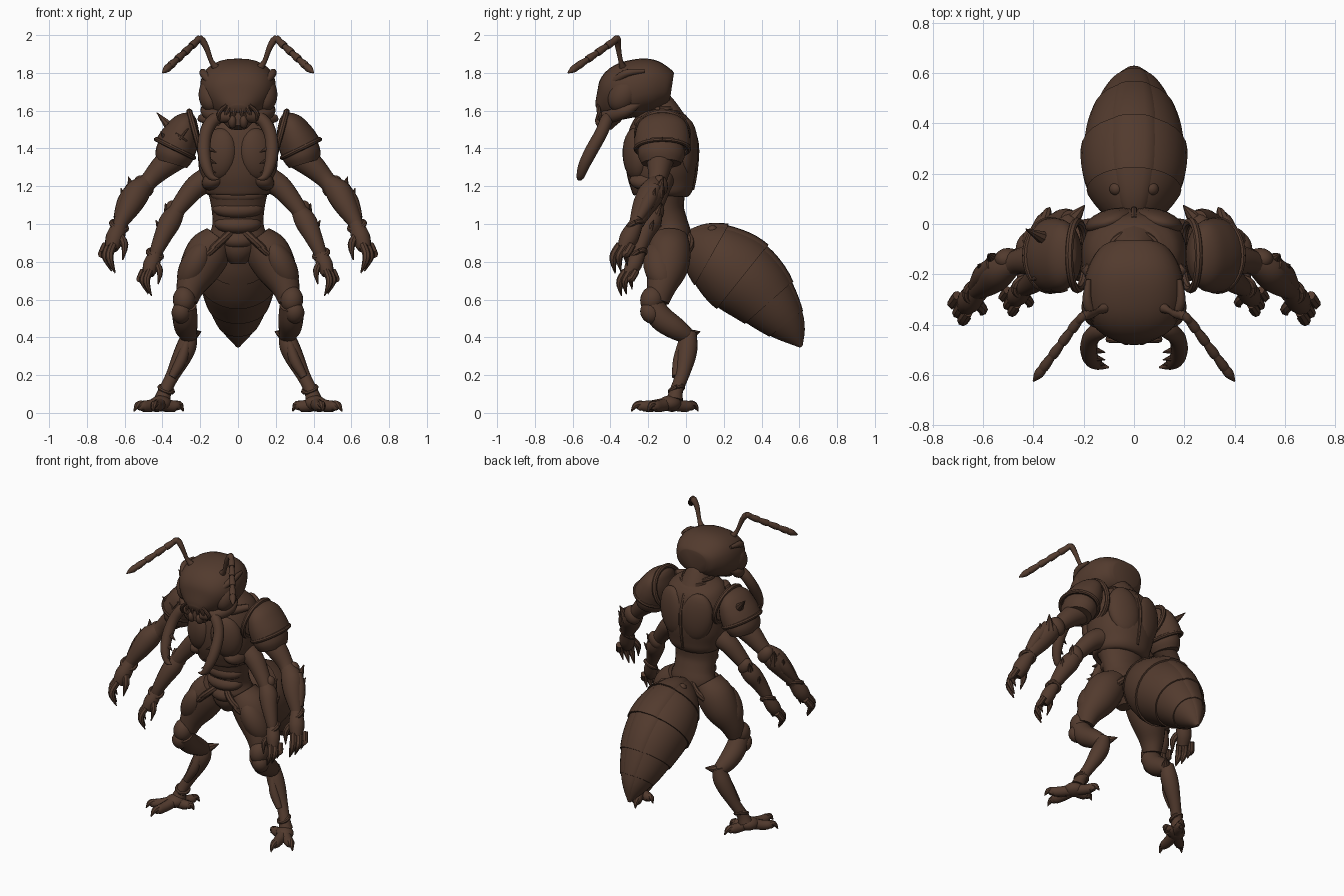
import bpy, bmesh, math
from mathutils import Vector, Matrix, Euler

old = bpy.data.objects.get("Cube")
if old:
    bpy.data.objects.remove(old, do_unlink=True)

brown = bpy.data.materials.new("dark brown chitin")
brown.use_nodes = True
brown.diffuse_color = (0.085, 0.043, 0.027, 1)
brown.node_tree.nodes["Principled BSDF"].inputs["Base Color"].default_value = brown.diffuse_color
parts = []


def finish(name, bm, mirror=False):
    """Turn a bmesh into one object, or into a left and right pair."""
    bmesh.ops.recalc_face_normals(bm, faces=bm.faces)
    for side in (("left_", "right_") if mirror else ("",)):
        if side == "right_":
            bmesh.ops.scale(bm, vec=(-1, 1, 1), verts=bm.verts)
            bmesh.ops.reverse_faces(bm, faces=bm.faces)
        mesh = bpy.data.meshes.new(side + name)
        bm.to_mesh(mesh)
        mesh.materials.append(brown)
        obj = bpy.data.objects.new(side + name, mesh)
        bpy.context.collection.objects.link(obj)
        parts.append(obj)
    bm.free()


def spline(points, steps):
    """Catmull-Rom interpolation through position-and-radius points."""
    if steps == 1:
        return points
    out = []
    for i in range(len(points) - 1):
        a, b = points[max(i - 1, 0)], points[i]
        c, d = points[i + 1], points[min(i + 2, len(points) - 1)]
        for s in range(steps):
            t = s / steps
            out.append([q + t / 2 * (r - p + t * (2 * p - 5 * q + 4 * r - w + t * (3 * (q - r) + w - p)))
                        for p, q, r, w in zip(a, b, c, d)])
    return out + [points[-1]]


def tube(name, points, mirror=False, sides=16, steps=4, ref=None, power=1):
    """Loft ellipses along a path; each point is x, y, z, radius, optional second radius.
    A power below one makes the cross-section squarer."""
    points = spline([list(p) if len(p) == 5 else [*p, p[3]] for p in points], steps)
    centres = [Vector(p[:3]) for p in points]
    if ref is None:
        run = (centres[-1] - centres[0]).normalized()
        ref = (0, 0, 1) if abs(run.x) > 0.75 else (1, 0, 0)
    ref, bm, rings = Vector(ref), bmesh.new(), []
    turn = [math.tau * k / sides for k in range(sides)]
    bend = lambda s: math.copysign(abs(s) ** power, s)
    for i, (c, p) in enumerate(zip(centres, points)):
        t = (centres[min(i + 1, len(points) - 1)] - centres[max(i - 1, 0)]).normalized()
        u = (ref - t * t.dot(ref)).normalized()
        v = t.cross(u)
        rings.append([bm.verts.new(c + u * bend(math.cos(a)) * abs(p[3]) + v * bend(math.sin(a)) * abs(p[4]))
                      for a in turn])
    for lo, hi in zip(rings, rings[1:]):
        for k in range(sides):
            j = (k + 1) % sides
            bm.faces.new((lo[k], lo[j], hi[j], hi[k]))
    bm.faces.new(rings[0])
    bm.faces.new(rings[-1])
    finish(name, bm, mirror)


def blob(name, loc, radii, rot=(0, 0, 0), mirror=False):
    bm = bmesh.new()
    bmesh.ops.create_uvsphere(bm, u_segments=20, v_segments=12, radius=1)
    bm.transform(Matrix.LocRotScale(Vector(loc), Euler([math.radians(a) for a in rot]), Vector(radii)))
    finish(name, bm, mirror)


def band(name, loc, rx, ry, thick, rot=(0, 0, 0), mirror=False):
    """Elliptical hoop whose axis is z before it is turned."""
    spin = Euler([math.radians(a) for a in rot]).to_matrix()
    path = []
    for k in range(33):
        a = math.tau * k / 32
        path.append((*(Vector(loc) + spin @ Vector((rx * math.cos(a), ry * math.sin(a), 0))), thick))
    tube(name, path, mirror, 8, 1, spin @ Vector((0, 0, 1)))


def spike(name, base, tip, r, mirror=True):
    mid = Vector(base).lerp(Vector(tip), 0.5)
    tube(name, [(*base, r), (*mid, r * 0.6), (*tip, 0.002)], mirror, 8, 2)


# Head, eyes, brows and muzzle
tube("head", [(0, -.075, 1.725, .1, .075), (0, -.1, 1.728, .14, .1), (0, -.17, 1.732, .182, .138),
              (0, -.25, 1.725, .2, .149), (0, -.33, 1.695, .194, .15), (0, -.4, 1.645, .145, .112),
              (0, -.45, 1.615, .08, .055), (0, -.47, 1.605, .04, .025)], sides=28, power=.85)
blob("compound_eye", (.142, -.33, 1.685), (.067, .075, .1), (-35, 0, 0), True)
tube("brow_ridge", [(.02, -.465, 1.645, .014), (.08, -.43, 1.69, .022), (.15, -.37, 1.76, .022),
                    (.185, -.31, 1.8, .02), (.18, -.22, 1.81, .01)], True, 10)
tube("cheek_plate", [(.03, -.45, 1.57, .03), (.11, -.4, 1.57, .036), (.165, -.32, 1.6, .035),
                     (.16, -.24, 1.64, .01)], True, 10)
tube("muzzle", [(0, -.38, 1.61, .1, .07), (0, -.41, 1.56, .095, .06), (0, -.43, 1.51, .05, .035)])
for i in range(3):
    x = .02 + .04 * i
    tube("face_fold", [(x * .6, -.465, 1.63, .008), (x, -.46, 1.59, .012), (x, -.45, 1.55, .006)], True, 8)
blob("mouth_palp", (.03, -.455, 1.54), (.022, .025, .035), (20, 0, 0), True)

# Mandibles with inner teeth
tube("mandible", [(.07, -.4, 1.57, .03), (.13, -.42, 1.55, .034), (.17, -.45, 1.48, .034),
                  (.18, -.5, 1.39, .034), (.168, -.54, 1.31, .03), (.14, -.56, 1.25, .02),
                  (.1, -.57, 1.24, .003)], True, 12, ref=(0, 1, 0))
for y, z in ((-.5, 1.4), (-.53, 1.34), (-.55, 1.29)):
    spike("mandible_tooth", (.16, y, z), (.115, y - .01, z - .02), .016)

# Segmented antennae ending in a pointed leaf
tube("antenna_stalk", [(.11, -.33, 1.82, .025), (.14, -.345, 1.86, .013), (.17, -.36, 1.94, .016),
                       (.2, -.365, 1.98, .02), (.225, -.39, 1.965, .014)], True, 10)
start, end = Vector((.21, -.37, 1.975)), Vector((.4, -.625, 1.8))
for i in range(4):
    a, b = start.lerp(end, i / 5), start.lerp(end, (i + 1) / 5)
    tube("antenna_segment", [(*a, .015), (*a.lerp(b, .7), .021), (*b, .019)], True, 10, 3)
tube("antenna_tip", [(*start.lerp(end, .78), .017), (*start.lerp(end, .88), .02), (*end, .003)], True, 10, 3)

# Neck and thorax
tube("neck", [(0, -.1, 1.5, .13), (0, -.13, 1.6, .09), (0, -.18, 1.68, .07)])
for i in range(3):
    band("neck_ring", (0, -.11 - .014 * i, 1.565 + .022 * i), .115 - .012 * i, .1 - .01 * i, .014)
tube("thorax", [(0, -.09, 1.6, .1, .09), (0, -.1, 1.56, .17, .14), (0, -.12, 1.48, .205, .18),
                (0, -.13, 1.38, .212, .19), (0, -.13, 1.28, .205, .185), (0, -.125, 1.21, .185, .17),
                (0, -.12, 1.165, .172, .155), (0, -.12, 1.15, .15, .12)], sides=28, power=.92)
blob("breast_plate", (.1, -.265, 1.37), (.1, .065, .14), (0, -8, 22), True)
blob("back_plate", (.09, .01, 1.4), (.105, .05, .16), (0, 8, -15), True)
tube("spine_ridge", [(0, .02, 1.54, .012), (0, .055, 1.42, .014), (0, .05, 1.28, .012), (0, .035, 1.18, .008)],
     sides=8)
tube("collar_bone", [(.03, -.25, 1.51, .018), (.12, -.24, 1.54, .028), (.2, -.17, 1.56, .02)], True, 10)
blob("rib_plate", (.125, -.2, 1.23), (.07, .1, .05), (0, 25, 0), True)

# Waist with overlapping belly plates, and pelvis
tube("waist", [(0, -.12, 1.18, .16, .12), (0, -.11, 1.08, .14, .1), (0, -.09, 1, .135, .1),
               (0, -.08, .93, .15, .11), (0, -.09, .85, .1, .1), (0, -.09, .79, .04, .05)], sides=20)
for i, (z, w) in enumerate(((1.16, .15), (1.08, .135), (1.0, .125), (.92, .1))):
    blob("belly_plate", (0, -.15 + .008 * i, z), (w, .085, .055), (12, 0, 0))
band("hip_belt", (.1, -.09, .9), .115, .115, .02, (0, 42, 0), True)
band("thigh_belt", (.125, -.095, .87), .11, .11, .016, (0, 42, 0), True)

# Abdomen made of stepped overlapping segments with a raised row of dorsal plates
env = spline([(0, .0, .9, .07, .08), (0, .07, .87, .14, .145), (0, .16, .82, .195, .19),
              (0, .27, .74, .21, .213), (0, .38, .645, .188, .19), (0, .49, .52, .135, .135),
              (0, .56, .43, .075, .08), (0, .61, .35, .008, .008)], 4)
cuts = (0, 7, 13, 18, 22, len(env) - 1)
for lo, hi in zip(cuts, cuts[1:]):
    rings, plate = [], []
    first = max(lo - 1, 0)
    for i in range(first, hi + 1):
        f = .96 + .06 * (i - first) / (hi - first)
        x, y, z, rx, ry = env[i]
        rings.append((x, y, z, rx * f, ry * f))
        plate.append((x, y + ry * .06, z + ry * .07, rx * .6, ry * f * .94))
    tube("abdomen_segment", rings, sides=28, steps=1)
    tube("abdomen_dorsal_plate", plate, sides=28, steps=1, power=.7)
blob("abdomen_knob", (.07, .14, .965), (.028, .028, .028), mirror=True)

# Shoulder armour
tube("shoulder_dome", [(.25, -.125, 1.582, .02, .04), (.258, -.125, 1.565, .045, .09),
                       (.278, -.125, 1.525, .078, .13), (.305, -.125, 1.46, .103, .147),
                       (.333, -.125, 1.4, .112, .148)], True, 24)
band("shoulder_hem", (.333, -.125, 1.4), .11, .14, .013, (0, -26, 0), True)
tube("shoulder_lower_plate", [(.315, -.13, 1.43, .1, .12), (.338, -.13, 1.365, .102, .125),
                              (.352, -.13, 1.32, .085, .105)], True, 20)
band("shoulder_rim", (.225, -.125, 1.475), .125, .135, .016, (0, 105, 0), True)
spike("right_shoulder_spike", (-.33, -.07, 1.48), (-.43, -.02, 1.59), .035, False)
spike("right_shoulder_barb", (-.37, -.2, 1.43), (-.41, -.225, 1.49), .02, False)
for dx, dz in ((.035, .045), (.03, -.022)):
    tube("right_shoulder_scratch", [(-.3 - dx, -.262, 1.46 - dz, .004), (-.3, -.268, 1.46, .007),
                                    (-.3 + dx, -.262, 1.46 + dz, .004)], sides=6)


def hand(prefix, wrist, size):
    """Palm, three clawed fingers and a thumb hanging from the wrist."""
    def at(x, y, z, r):
        return (*(Vector(wrist) + Vector((x, y, z)) * size), r * size)
    tube(prefix + "_palm", [at(-.01, .01, .02, .035), at(.02, -.03, -.06, .05), at(.04, -.06, -.12, .035)], True)
    for dx, dy, drop in ((.0, -.03, 0), (.02, .0, .01), (.04, .035, .04)):
        tube(prefix + "_finger", [at(.03 + dx, -.05 + dy, -.1, .021), at(.05 + dx, -.08 + dy, -.15, .022),
                                  at(.045 + dx, -.085 + dy, -.19 + drop, .018),
                                  at(.02 + dx, -.075 + dy, -.25 + drop, .003)], True, 8, 3)
    tube(prefix + "_thumb", [at(.0, -.04, -.05, .022), at(-.03, -.07, -.1, .02), at(-.02, -.09, -.18, .003)],
         True, 8, 3)
    band(prefix + "_cuff", wrist, .042 * size, .042 * size, .014, (25, -25, 0), True)


# Upper pair of arms
tube("upper_arm", [(.3, -.13, 1.38, .08), (.39, -.14, 1.31, .066), (.46, -.15, 1.24, .05),
                   (.5, -.17, 1.19, .045)], True)
tube("upper_forearm", [(.47, -.15, 1.23, .04), (.53, -.18, 1.17, .068), (.57, -.22, 1.1, .062),
                       (.62, -.26, 1.01, .04), (.63, -.27, .98, .035)], True)
blob("upper_elbow_cap", (.5, -.14, 1.2), (.05, .045, .062), (0, 35, 0), True)
tube("upper_bracer", [(.56, -.16, 1.2, .03), (.6, -.2, 1.12, .04), (.635, -.25, 1.03, .025)], True, 10)
spike("upper_elbow_spike", (.55, -.15, 1.15), (.58, -.12, 1.25), .035)
spike("upper_forearm_spike", (.59, -.19, 1.1), (.62, -.16, 1.19), .03)
hand("upper", (.63, -.27, .99), 1)

# Lower pair of arms
tube("lower_arm", [(.15, -.13, 1.24, .07), (.22, -.14, 1.2, .062), (.29, -.16, 1.12, .05),
                   (.34, -.18, 1.05, .04)], True)
tube("lower_forearm", [(.31, -.16, 1.09, .035), (.355, -.185, 1.02, .058), (.39, -.22, .95, .05),
                       (.43, -.25, .86, .036), (.44, -.255, .82, .03)], True)
blob("lower_elbow_cap", (.335, -.155, 1.07), (.043, .04, .058), (0, 30, 0), True)
spike("lower_elbow_spike", (.365, -.17, 1.02), (.385, -.13, 1.11), .03)
spike("lower_forearm_spike", (.4, -.2, .95), (.435, -.17, 1.02), .025)
hand("lower", (.44, -.25, .84), .88)

# Legs: thigh, knee, back-swept shin and hock
tube("thigh", [(.1, -.09, .93, .08, .1), (.15, -.09, .86, .115, .115), (.2, -.1, .77, .11, .11),
               (.25, -.13, .67, .078, .08), (.27, -.15, .59, .055, .06)], True, 20)
blob("thigh_plate", (.23, -.14, .78), (.075, .085, .14), (10, -28, 0), True)
blob("knee_cap", (.285, -.18, .6), (.06, .062, .072), (-15, 0, 0), True)
blob("knee_guard", (.3, -.19, .53), (.052, .05, .06), (30, 0, 0), True)
tube("shin", [(.28, -.18, .57, .06), (.28, -.13, .5, .066), (.275, -.06, .45, .06), (.26, .0, .41, .045),
              (.255, .02, .38, .03)], True)
spike("hock_spike", (.25, .01, .41), (.195, .075, .43), .035)
tube("lower_shank", [(.255, .02, .43, .035), (.27, .01, .36, .052), (.3, .0, .29, .05),
                     (.345, -.02, .2, .037), (.385, -.05, .12, .035), (.4, -.06, .07, .045)], True)
tube("shank_plate", [(.27, -.02, .38, .02), (.3, -.04, .28, .03), (.35, -.055, .19, .02)], True, 10)
band("ankle_ring", (.38, -.05, .125), .036, .036, .012, (20, -20, 0), True)

# Feet turned outward: two front toes and two rear toes with claws
blob("foot", (.41, -.085, .05), (.055, .065, .042), (0, 0, 40), True)
for x, y in ((.45, -.29), (.55, -.2), (.29, -.06), (.335, .065)):
    heel, tip = Vector((.41, -.09, .05)), Vector((x, y, .008))
    a, b = heel.lerp(tip, .45), heel.lerp(tip, .72)
    tube("toe", [(*heel, .036), (a.x, a.y, .036, .032), (b.x, b.y, .034, .028), (*heel.lerp(tip, .8), .012)],
         True, 10, 3)
    tube("toe_claw", [(b.x, b.y, .045, .022), (*heel.lerp(tip, .88).xy, .04, .017), (*tip, .003)], True, 8, 3)

# Smooth shading that keeps hard edges
bpy.ops.object.select_all(action="DESELECT")
for obj in parts:
    obj.select_set(True)
bpy.context.view_layer.objects.active = parts[0]
bpy.ops.object.shade_smooth_by_angle(angle=math.radians(40))
